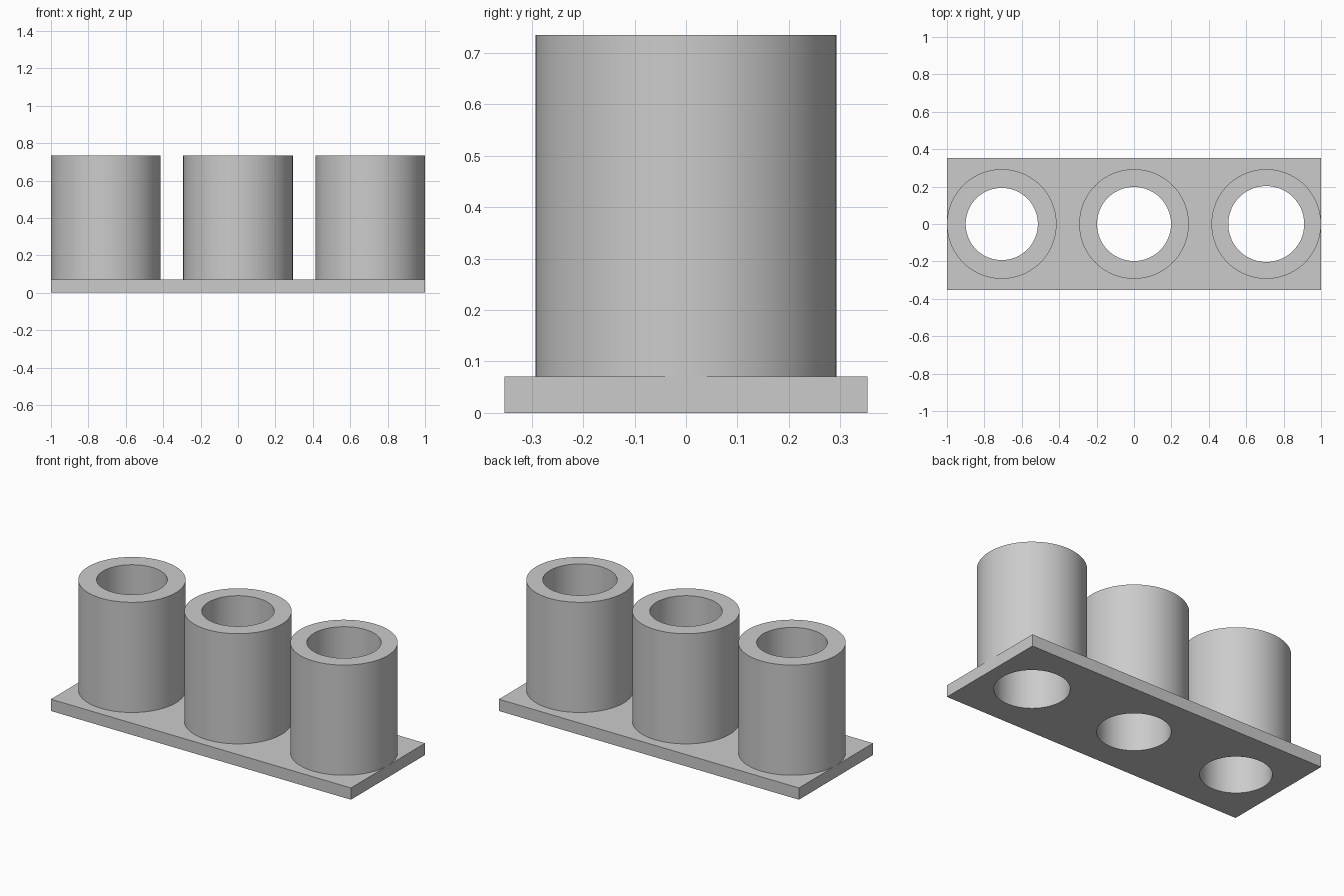
import bpy
import bmesh
from math import tau
from mathutils import Vector

cube = bpy.data.objects.get("Cube")
if cube:
    bpy.data.objects.remove(cube, do_unlink=True)

SEGMENTS = 96
PLATE_TOP, TUBE_TOP = 0.071, 0.735
HALF_DEPTH = 0.353
OUTER_RADIUS = 0.293
# name, centre x, bore radius (bores widen slightly towards +x)
TUBES = [("right", -0.707, 0.193), ("middle", 0, 0.198), ("left", 0.707, 0.203)]

grey = bpy.data.materials.new("plain grey")
grey.use_nodes = True
colour = (0.6, 0.6, 0.6, 1)
grey.diffuse_color = colour
grey.node_tree.nodes["Principled BSDF"].inputs["Base Color"].default_value = colour


def finish(name, bm, x=0):
    mesh = bpy.data.meshes.new(name)
    bmesh.ops.recalc_face_normals(bm, faces=bm.faces)
    bm.to_mesh(mesh)
    bm.free()
    obj = bpy.data.objects.new(name, mesh)
    obj.location.x = x
    mesh.materials.append(grey)
    bpy.context.collection.objects.link(obj)
    return obj


def smooth(obj):
    bpy.ops.object.select_all(action="DESELECT")
    obj.select_set(True)
    bpy.context.view_layer.objects.active = obj
    bpy.ops.object.shade_smooth_by_angle()


# Base plate
bm = bmesh.new()
bmesh.ops.create_cube(bm, size=1)
bmesh.ops.scale(bm, vec=(2, 2 * HALF_DEPTH, PLATE_TOP), verts=bm.verts)
bmesh.ops.translate(bm, vec=(0, 0, PLATE_TOP / 2), verts=bm.verts)
plate = finish("base_plate", bm)

cutters = []
for side, x, bore in TUBES:
    # Tube wall: a wall section spun about its axis, seated on the plate
    bm = bmesh.new()
    section = [(OUTER_RADIUS, PLATE_TOP), (OUTER_RADIUS, TUBE_TOP),
               (bore, TUBE_TOP), (bore, PLATE_TOP)]
    points = [bm.verts.new((r, 0, z)) for r, z in section]
    edges = [bm.edges.new(pair) for pair in zip(points, points[1:])]
    bmesh.ops.spin(bm, geom=points + edges, cent=(0, 0, 0), axis=(0, 0, 1),
                   angle=tau, steps=SEGMENTS, use_merge=True)
    bmesh.ops.remove_doubles(bm, verts=bm.verts, dist=0.0001)
    bmesh.ops.recalc_face_normals(bm, faces=bm.faces)
    # The rim must face up
    rim = max(bm.faces, key=lambda f: f.calc_center_median().z)
    flipped = rim.normal.dot(Vector((0, 0, 1))) < 0
    tube = finish(side + "_tube", bm, x)
    if flipped:
        tube.data.flip_normals()
    smooth(tube)

    # Bore through the plate
    bm = bmesh.new()
    bmesh.ops.create_cone(bm, cap_ends=True, segments=SEGMENTS,
                          radius1=bore, radius2=bore, depth=0.4)
    cutter = finish(side + "_bore_cutter", bm, x)
    cutter.hide_render = True
    cutters.append(cutter)
    cut = plate.modifiers.new(side + "_bore", "BOOLEAN")
    cut.operation = "DIFFERENCE"
    cut.solver = "EXACT"
    cut.object = cutter

# Bake the bores, then drop the cutters
bpy.context.view_layer.update()
evaluated = plate.evaluated_get(bpy.context.evaluated_depsgraph_get())
baked = bpy.data.meshes.new_from_object(evaluated)
plate.modifiers.clear()
plate.data = baked
for cutter in cutters:
    bpy.data.objects.remove(cutter, do_unlink=True)
smooth(plate)
